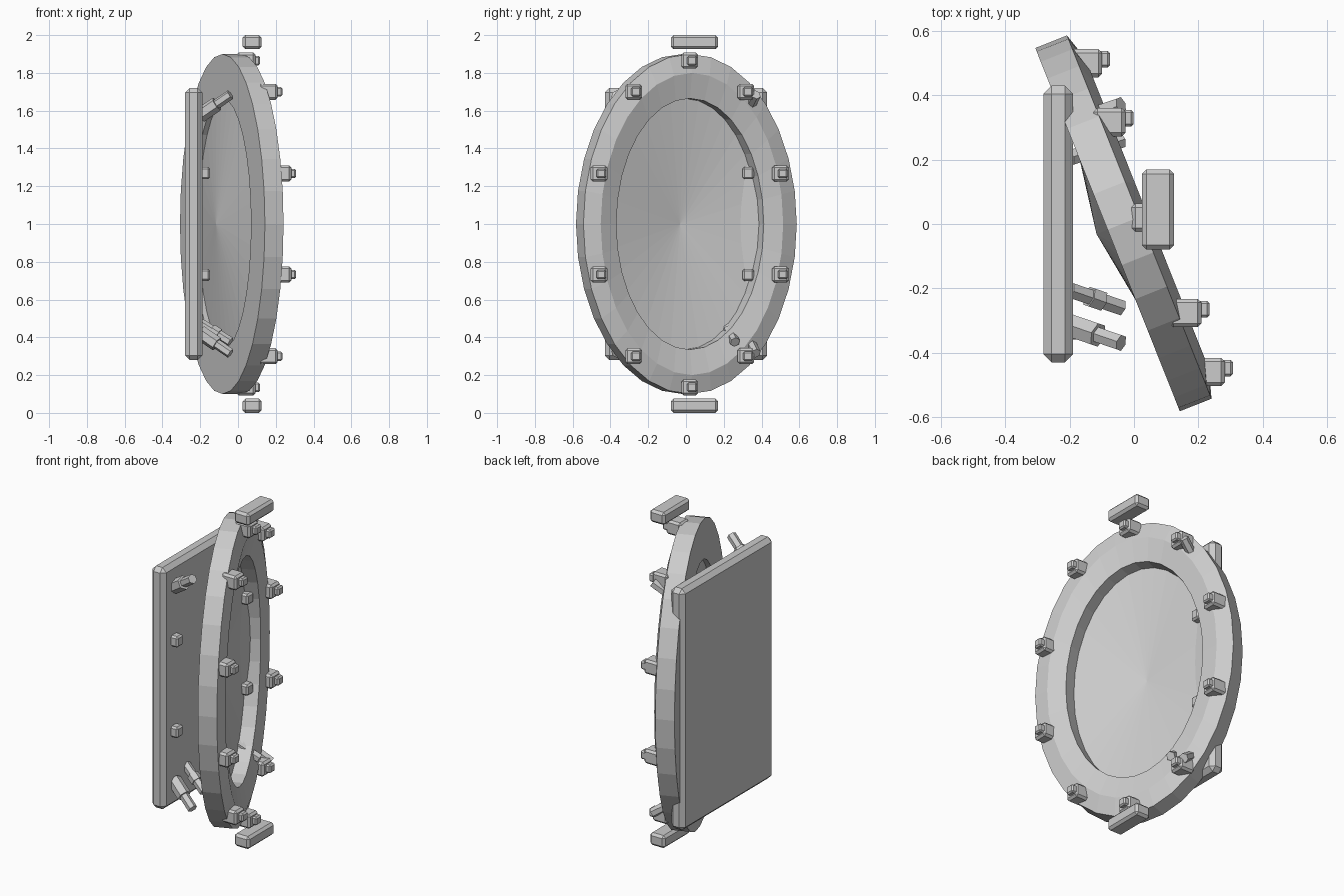
import bpy, bmesh
from math import sin, cos, pi, radians
from mathutils import Vector

cube = bpy.data.objects.get("Cube")
if cube:
    bpy.data.objects.remove(cube, do_unlink=True)

grey = bpy.data.materials.new("light grey")
grey.use_nodes = True
COLOR = (0.6, 0.6, 0.6, 1)
grey.diffuse_color = COLOR
grey.node_tree.nodes["Principled BSDF"].inputs["Base Color"].default_value = COLOR


def finish(name, bm, loc=(0, 0, 0)):
    bmesh.ops.recalc_face_normals(bm, faces=bm.faces[:])
    me = bpy.data.meshes.new(name)
    bm.to_mesh(me)
    bm.free()
    me.materials.append(grey)
    ob = bpy.data.objects.new(name, me)
    ob.location = loc
    bpy.context.collection.objects.link(ob)
    return ob


def block(name, loc, size, bevel):
    """Box with chamfered edges."""
    bm = bmesh.new()
    bmesh.ops.create_cube(bm, size=1)
    bmesh.ops.scale(bm, vec=size, verts=bm.verts[:])
    bmesh.ops.bevel(bm, geom=bm.edges[:], offset=bevel, segments=1, affect='EDGES')
    return finish(name, bm, loc)


def hex_rod(name, start, end, radius):
    """Six-sided rod between two points."""
    start, end = Vector(start), Vector(end)
    axis = end - start
    bm = bmesh.new()
    bmesh.ops.create_cone(bm, cap_ends=True, segments=6, radius1=radius,
                          radius2=radius, depth=axis.length)
    ob = finish(name, bm, (start + end) / 2)
    ob.rotation_mode = 'QUATERNION'
    ob.rotation_quaternion = axis.to_track_quat('Z', 'Y')
    return ob


SEGMENTS = 32
TILT = radians(21.7)
CENTRE = (-0.033, 0.002, 1)


def ellipse_loop(bm, depth, ry, rz):
    return [bm.verts.new((depth, ry * cos(a), rz * sin(a)))
            for a in (2 * pi * i / SEGMENTS for i in range(SEGMENTS))]


def around(a, b):
    for i in range(SEGMENTS):
        j = (i + 1) % SEGMENTS
        yield a[i], a[j], b[j], b[i]


# Oval frame: closed profile of (depth, half width, half height), ridged front
profile = [(-0.053, 0.608, 0.9), (0.053, 0.608, 0.9), (0.08, 0.52, 0.8),
           (0.053, 0.42, 0.665), (-0.053, 0.41, 0.665)]
bm = bmesh.new()
loops = [ellipse_loop(bm, *p) for p in profile]
for k, loop in enumerate(loops):
    for quad in around(loop, loops[(k + 1) % len(loops)]):
        bm.faces.new(quad)
frame = finish("oval_frame", bm, CENTRE)
frame.rotation_euler.z = TILT

# Shallow conical dish closing the opening
bm = bmesh.new()
rim = ellipse_loop(bm, -0.025, 0.413, 0.665)
apex = bm.verts.new((-0.09, 0, 0))
for i in range(SEGMENTS):
    bm.faces.new((rim[i], rim[(i + 1) % SEGMENTS], apex))
dish = finish("dish", bm, CENTRE)
dish.rotation_euler.z = TILT

# Ten clips around the frame, each with a small nub
for i in range(10):
    a = radians(18 + 36 * i)
    y = 0.02 + 0.505 * cos(a)
    z = 1 + 0.865 * sin(a)
    x = 0.022 - 0.398 * (y - 0.02)
    block(f"clip_{i + 1}", (x + 0.02, y, z), (0.1, 0.088, 0.085), 0.012)
    block(f"clip_nub_{i + 1}", (x + 0.07, y + 0.012, z), (0.05, 0.052, 0.05), 0.008)

# Back plate
block("back_plate", (-0.235, 0, 1), (0.092, 0.86, 1.44), 0.025)

# Loose end blocks above and below
for name, z in (("top_block", 1.963), ("bottom_block", 0.0375)):
    block(name, (0.075, 0.045, z), (0.1, 0.25, 0.075), 0.014)

# Plate knobs and splayed bolts, mirrored front and back
for side, s in (("front", -1), ("back", 1)):
    for level, z in (("upper", 1.27), ("lower", 0.73)):
        block(f"{side}_{level}_knob", (-0.175, 0.33 * s, z), (0.055, 0.06, 0.065), 0.01)

    bolts = [("upper_bolt", 0.315, 1.575, 0.11, 0.04, 0.0, 0.55),
             ("lower_bolt", 0.315, 0.425, -0.11, 0.04, 0.0, 0.55),
             ("inner_bolt", 0.205, 0.475, -0.1, 0.034, 0.38, 0.62)]
    for name, y, z, rise, collar, c0, c1 in bolts:
        root = Vector((-0.2, y * s, z))
        run = Vector((0.16, 0.055 * s, rise))
        hex_rod(f"{side}_{name}", root, root + run, 0.027)
        hex_rod(f"{side}_{name}_collar", root + run * c0, root + run * c1, collar)
